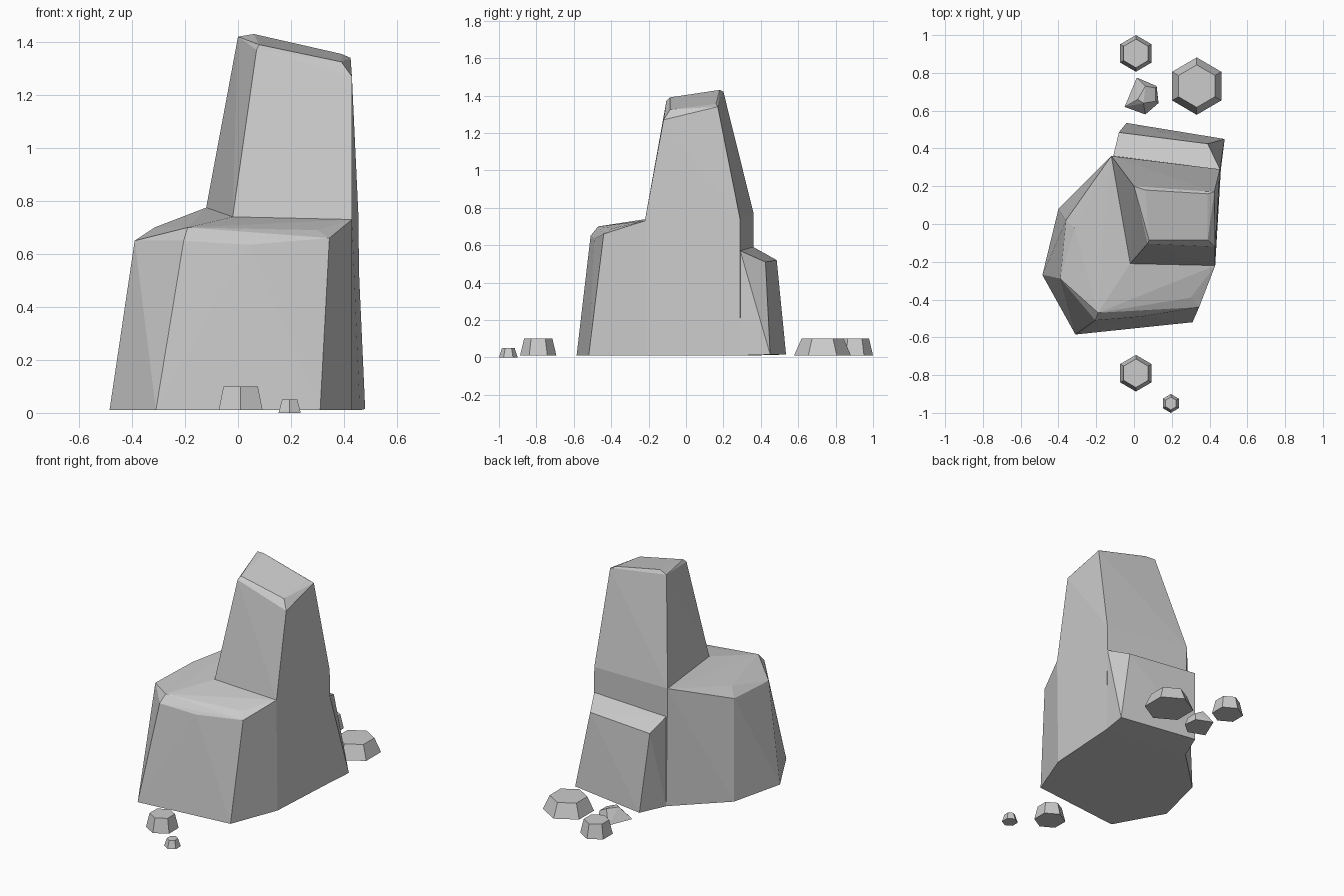
import bpy, bmesh, math


def hull(name, points):
    """Flat-faced solid rock wrapped around a few corner points."""
    bm = bmesh.new()
    for p in points:
        bm.verts.new(p)
    bmesh.ops.convex_hull(bm, input=bm.verts[:])
    loose = [v for v in bm.verts if not v.link_faces]
    bmesh.ops.delete(bm, geom=loose, context='VERTS')
    bmesh.ops.dissolve_limit(bm, angle_limit=math.radians(1),
                             verts=bm.verts[:], edges=bm.edges[:])
    bmesh.ops.recalc_face_normals(bm, faces=bm.faces[:])
    me = bpy.data.meshes.new(name)
    bm.to_mesh(me)
    bm.free()
    ob = bpy.data.objects.new(name, me)
    bpy.context.collection.objects.link(ob)
    return ob


def pebble(name, x, y, rx, ry, z0, z1, taper):
    """Six-sided tapered stone with a corner pointing along y."""
    pts = []
    for z, s in ((z0, 1), (z1, taper)):
        for i in range(6):
            a = math.radians(60 * i + 30)
            pts.append((x + rx * s * math.cos(a) / math.cos(math.pi / 6),
                        y + ry * s * math.sin(a), z))
    hull(name, pts)


# Shared shoulder corners where the spire meets the boulder
shoulder = [(-0.02, -0.21, 0.74), (0.43, -0.22, 0.73),
            (0.455, 0.29, 0.735), (-0.12, 0.36, 0.775)]

# Wide lower boulder: ground outline, rim, chamfered top edge
ground = [(-0.485, -0.27), (-0.31, -0.585), (0.31, -0.52), (0.43, -0.21),
          (0.46, 0.29), (-0.11, 0.36), (-0.40, 0.08)]
rim = [(-0.39, -0.29, 0.65), (-0.205, -0.51, 0.65), (0.04, -0.49, 0.635),
       (0.345, -0.44, 0.66), (-0.36, 0.02, 0.645)]
top_edge = [(-0.19, -0.47, 0.70), (0.30, -0.39, 0.69), (-0.315, -0.02, 0.70)]
hull("lower_boulder", [(x, y, 0.01) for x, y in ground] + rim + top_edge + shoulder)

# Tall spire with chamfered, slanted top
hull("spire", shoulder + [
    (0.0, 0.20, 1.42), (0.07, -0.105, 1.37), (0.43, -0.12, 1.27), (0.425, 0.17, 1.34),
    (0.06, 0.18, 1.43), (0.39, 0.16, 1.355), (0.39, -0.085, 1.325), (0.08, -0.085, 1.39)])

# Low step at the back
hull("back_ledge", [
    (-0.11, 0.36, 0.01), (0.46, 0.29, 0.01), (0.48, 0.45, 0.015), (-0.04, 0.535, 0.015),
    (-0.11, 0.36, 0.59), (0.455, 0.29, 0.57), (0.39, 0.425, 0.51), (-0.08, 0.485, 0.52)])

# Scattered pebbles
pebble("front_pebble", 0.01, -0.79, 0.083, 0.097, 0.01, 0.10, 0.78)
pebble("small_front_pebble", 0.195, -0.95, 0.042, 0.05, 0.0, 0.05, 0.68)
pebble("back_pebble", 0.01, 0.903, 0.083, 0.097, 0.01, 0.10, 0.78)
pebble("large_back_pebble", 0.332, 0.73, 0.13, 0.152, 0.01, 0.10, 0.74)

# Chipped pebble
hull("chipped_pebble", [
    (-0.05, 0.62, 0.01), (0.015, 0.775, 0.01), (0.12, 0.73, 0.01), (0.13, 0.64, 0.01),
    (0.06, 0.58, 0.01), (0.02, 0.66, 0.085), (0.06, 0.73, 0.09), (0.115, 0.72, 0.06),
    (0.115, 0.65, 0.06), (0.05, 0.64, 0.085)])
